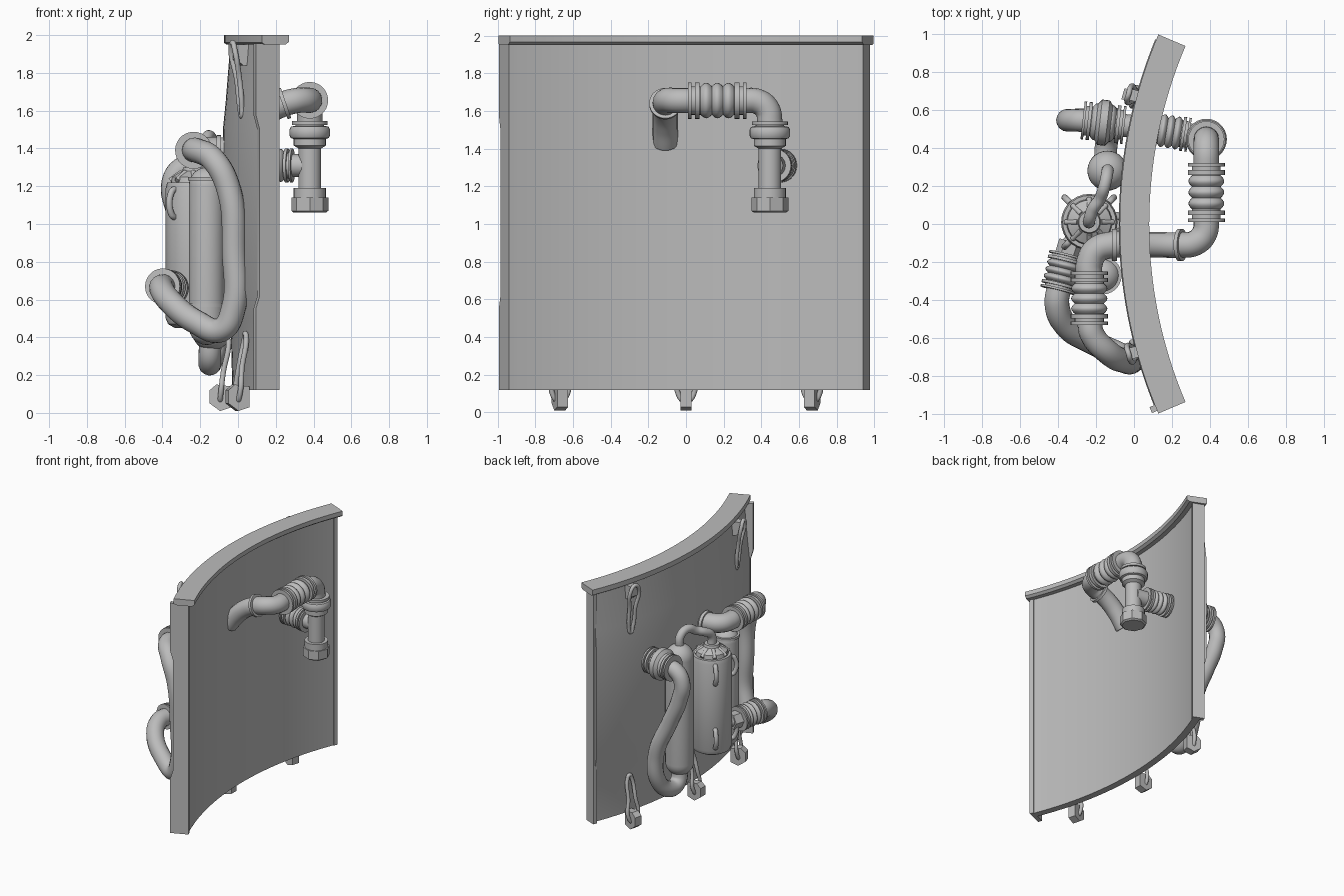
import bpy, bmesh, math
from mathutils import Vector, Matrix

cube = bpy.data.objects.get("Cube")
if cube:
    bpy.data.objects.remove(cube, do_unlink=True)

grey = bpy.data.materials.new("plain grey")
grey.use_nodes = True
colour = (0.5, 0.5, 0.5, 1)
grey.diffuse_color = colour
grey.node_tree.nodes["Principled BSDF"].inputs["Base Color"].default_value = colour

ARC_X = 2.47  # centre of the wall's curve


def finish(name, bm, angle=35):
    bmesh.ops.recalc_face_normals(bm, faces=bm.faces)
    mesh = bpy.data.meshes.new(name)
    bm.to_mesh(mesh)
    bm.free()
    mesh.materials.append(grey)
    mesh.shade_smooth()
    mesh.set_sharp_from_angle(angle=math.radians(angle))
    obj = bpy.data.objects.new(name, mesh)
    bpy.context.collection.objects.link(obj)
    return obj


def loft(name, rings):
    """Skin closed rings of points and cap both ends."""
    bm = bmesh.new()
    rows = [[bm.verts.new(p) for p in ring] for ring in rings]
    n = len(rows[0])
    for a, b in zip(rows, rows[1:]):
        for i in range(n):
            j = (i + 1) % n
            bm.faces.new((a[i], a[j], b[j], b[i]))
    bm.faces.new(rows[0])
    bm.faces.new(rows[-1])
    return finish(name, bm)


def arc_part(name, section, start, end, steps):
    """Sweep a (radius, height) section around the wall's centre."""
    rings = []
    for k in range(steps + 1):
        t = start + (end - start) * k / steps
        rings.append([(ARC_X - r * math.cos(t), r * math.sin(t), z) for r, z in section])
    return loft(name, rings)


def lathe(name, a, b, profile, sides=28):
    """Spin a (distance, radius) profile about the line from a towards b."""
    a, b = Vector(a), Vector(b)
    turn = (b - a).to_track_quat('Z', 'Y')
    rings = []
    for d, r in profile:
        rings.append([a + turn @ Vector((r * math.cos(i * math.tau / sides),
                                         r * math.sin(i * math.tau / sides), d))
                      for i in range(sides)])
    return loft(name, rings)


def tube(name, points, radius, cyclic=False):
    """Round tube through the points."""
    curve = bpy.data.curves.new(name, 'CURVE')
    curve.dimensions = '3D'
    curve.bevel_depth = radius
    curve.bevel_resolution = 6
    curve.resolution_u = 10
    curve.use_fill_caps = True
    s = curve.splines.new('BEZIER')
    s.bezier_points.add(len(points) - 1)
    for bp, p in zip(s.bezier_points, points):
        bp.co = p
        bp.handle_left_type = bp.handle_right_type = 'AUTO'
    s.use_cyclic_u = cyclic
    temp = bpy.data.objects.new(name + "_path", curve)
    bpy.context.collection.objects.link(temp)
    deps = bpy.context.evaluated_depsgraph_get()
    mesh = bpy.data.meshes.new_from_object(temp.evaluated_get(deps))
    bm = bmesh.new()
    bm.from_mesh(mesh)
    bpy.data.objects.remove(temp, do_unlink=True)
    bpy.data.meshes.remove(mesh)
    return finish(name, bm, 50)


def coupling(name, a, b, radius):
    """Ribbed sleeve: thin rings at both ends, rounded ribs between."""
    length = (Vector(b) - Vector(a)).length
    core = radius * 0.78
    profile = [(0, core)]
    for start, end in ((0, .06), (.12, .2), (.8, .88), (.94, 1)):
        profile += [(start, core), (start, radius), (end, radius), (end, core)]
        if start == .12:
            for rib in range(3):
                for k in range(9):
                    profile.append((.22 + .19 * (rib + k / 8),
                                    core + radius * .19 * math.sin(math.pi * k / 8)))
    return lathe(name, a, b, [(d * length, r) for d, r in profile[1:]])


def capsule(z0, z1, r):
    """Profile of a tank with rounded ends, measured upward from z0."""
    h = z1 - z0
    quarter = [(r * (1 - math.cos(t)), r * math.sin(t))
               for t in (math.radians(3 + 87 * k / 8) for k in range(9))]
    return quarter + [(h - d, q) for d, q in reversed(quarter)]


# Curved wall, thicker through its middle height, with top rail and end posts
arc_part("wall", [(2.445, .12), (2.50, .12), (2.51, .5), (2.55, .65), (2.55, 1.5),
                  (2.535, 1.65), (2.51, 1.96), (2.445, 1.96)], -.39, .39, 32)
arc_part("top_rail", [(2.545, 2), (2.39, 2), (2.39, 1.965), (2.41, 1.95),
                      (2.53, 1.95), (2.545, 1.96)], -.402, .402, 32)
for name, side, bulge in (("front_post", -1, .045), ("back_post", 1, 0)):
    out = 2.53 + bulge
    arc_part(name, [(2.438, .12), (out, .12), (out, .55), (out - bulge / 2, .62),
                    (out - bulge / 2, 1.5), (out, 1.58), (out, 1.955), (2.438, 1.955)],
             side * .383, side * .396, 1)

# Tanks
lathe("back_tank", (-.14, .28, .33), (-.14, .28, 2), capsule(.33, 1.37, .105))
lathe("front_tank", (-.165, -.27, .36), (-.165, -.27, 2), capsule(.36, 1.3, .095))
for z in (.56, 1.23):
    lathe("front_tank_band", (-.165, -.27, z), (-.165, -.27, 2),
          [(0, .09), (0, .1), (.02, .1), (.02, .09)])
TANK = Vector((-.235, .01, 0))
lathe("main_tank", TANK + Vector((0, 0, .45)), TANK + Vector((0, 0, 2)),
      [(0, .1), (.02, .135), (.05, .148), (.74, .148), (.77, .14), (.77, .12),
       (.8, .115), (.83, .06), (.85, .055), (.85, .01)])
for k in range(8):
    t = math.radians(45 + 45 * k)
    out = Vector((math.cos(t), math.sin(t), 0))
    tube("lid_rib", [TANK + out * .06 + Vector((0, 0, 1.275)),
                     TANK + out * .125 + Vector((0, 0, 1.23))], .014)
    if k % 2 == 0:
        for z in (.6, 1.11):
            tube("tank_lug", [TANK + out * r + Vector((0, 0, z + d))
                              for r, d in ((.14, -.075), (.165, -.06), (.165, .06), (.14, .075))], .017)
tube("tank_link", [(-.14, .28, 1.33), (-.14, .27, 1.43), (-.155, .2, 1.465), (-.18, .13, 1.43),
                   (-.215, .08, 1.41), (-.235, .02, 1.37), (-.235, .01, 1.27)], .032)

# Upper front hose: elbow out of the wall, sleeve, long loop to the main tank
tube("upper_elbow", [(0, -.11, 1.38), (-.12, -.11, 1.39), (-.2, -.14, 1.39),
                     (-.235, -.21, 1.39), (-.235, -.28, 1.39)], .07)
lathe("elbow_flange", (-.09, -.11, 1.385), (-1, -.11, 1.385),
      [(0, .06), (0, .085), (.025, .085), (.025, .06)])
coupling("upper_sleeve", (-.235, -.25, 1.39), (-.235, -.53, 1.39), .098)
tube("long_hose", [(-.235, -.5, 1.39), (-.22, -.58, 1.39), (-.13, -.68, 1.34), (-.045, -.72, 1.17),
                   (-.02, -.72, .85), (-.025, -.71, .55), (-.09, -.68, .44), (-.22, -.62, .48),
                   (-.36, -.53, .59), (-.405, -.42, .66), (-.39, -.32, .67)], .065)
coupling("lower_sleeve", (-.4, -.35, .67), (-.352, -.16, .66), .095)
lathe("lower_nut", (-.36, -.19, .66), (-.325, -.08, .66), [(0, .065), (.1, .065)], 6)
tube("tank_inlet", [(-.345, -.12, .66), (-.27, -.02, .66)], .045)

# Rear branch: sleeve through the wall, hose down to the back tank
coupling("rear_sleeve", (-.05, .52, 1.31), (-.27, .545, 1.31), .1)
lathe("rear_bulge", (-.12, .528, 1.31), (-.2, .537, 1.31),
      [(0, .095), (.02, .12), (.06, .12), (.08, .095)])
tube("rear_stub", [(.38, .455, 1.31), (.15, .49, 1.31), (-.1, .525, 1.31)], .06)
tube("rear_hose", [(-.22, .54, 1.31), (-.295, .545, 1.295), (-.345, .545, 1.22), (-.325, .545, 1.08),
                   (-.24, .55, .87), (-.13, .56, .6), (-.12, .52, .36), (-.145, .42, .265),
                   (-.15, .32, .28), (-.145, .28, .4)], .06)

# Pipework on the hollow side
tube("inner_pipe", [(.0, -.11, 1.43), (.07, -.11, 1.52), (.15, -.11, 1.59), (.24, -.11, 1.635),
                    (.32, -.1, 1.655), (.37, -.05, 1.655), (.38, .04, 1.655)], .067)
lathe("inner_flange", (.235, -.11, 1.635), (1, -.11, 1.9),
      [(0, .06), (0, .085), (.02, .085), (.02, .06)])
coupling("inner_sleeve", (.38, .01, 1.655), (.38, .32, 1.655), .097)
tube("inner_bend", [(.38, .3, 1.655), (.38, .38, 1.65), (.38, .43, 1.61), (.38, .445, 1.54),
                    (.38, .445, 1.47)], .067)
lathe("down_pipe", (.38, .445, 1.06), (.38, .445, 2),
      [(.08, .05), (.08, .085), (.13, .085), (.13, .06), (.34, .06), (.355, .085),
       (.39, .085), (.395, .1), (.41, .108), (.44, .108), (.455, .1), (.46, .075),
       (.465, .075), (.465, .095), (.485, .095), (.485, .06)])
lathe("end_nut", (.38, .445, 1.06), (.38, .445, 2), [(0, .085), (.01, .098), (.08, .098)], 8)
coupling("branch_sleeve", (.29, .468, 1.31), (.09, .5, 1.31), .09)


# Clips: a pinched wire loop with a hooked block
def clip(name, y, x, x_top, low, high, wide_low, wide_high, block):
    angle = -math.asin(y / 2.5)
    move = Matrix.Translation((x, y, 0)) @ Matrix.Rotation(angle, 4, 'Z')
    mid = (low + high) / 2
    loop = [(0, 0, low), (x_top * .1, wide_low, low + .05), (x_top * .4, (wide_low + wide_high) / 2, mid),
            (x_top, wide_high, high - .03), (x_top, 0, high)]
    loop += [(px, -py, pz) for px, py, pz in reversed(loop[1:-1])]
    tube(name + "_loop", [move @ Vector(p) for p in loop], .014, True)
    loft(name + "_block", [[move @ Vector((px, py, pz)) for px, pz in block] for py in (-.03, .03)])


hook = [(-.055, .05), (-.055, .12), (-.02, .15), (.06, .14), (.06, .03), (0, .01)]
latch = [(-.04, 1.87), (-.04, 1.95), (.08, 1.95), (.08, 1.84), (0, 1.84)]
for y, x in ((-.67, -.005), (0, -.095), (.67, -.005)):
    clip("lower_clip", y, x, .045, .06, .42 if y else .38, .045, .02, hook)
    if y:
        clip("upper_clip", y, .02, -.05, 1.57, 1.96, .02, .035, latch)
